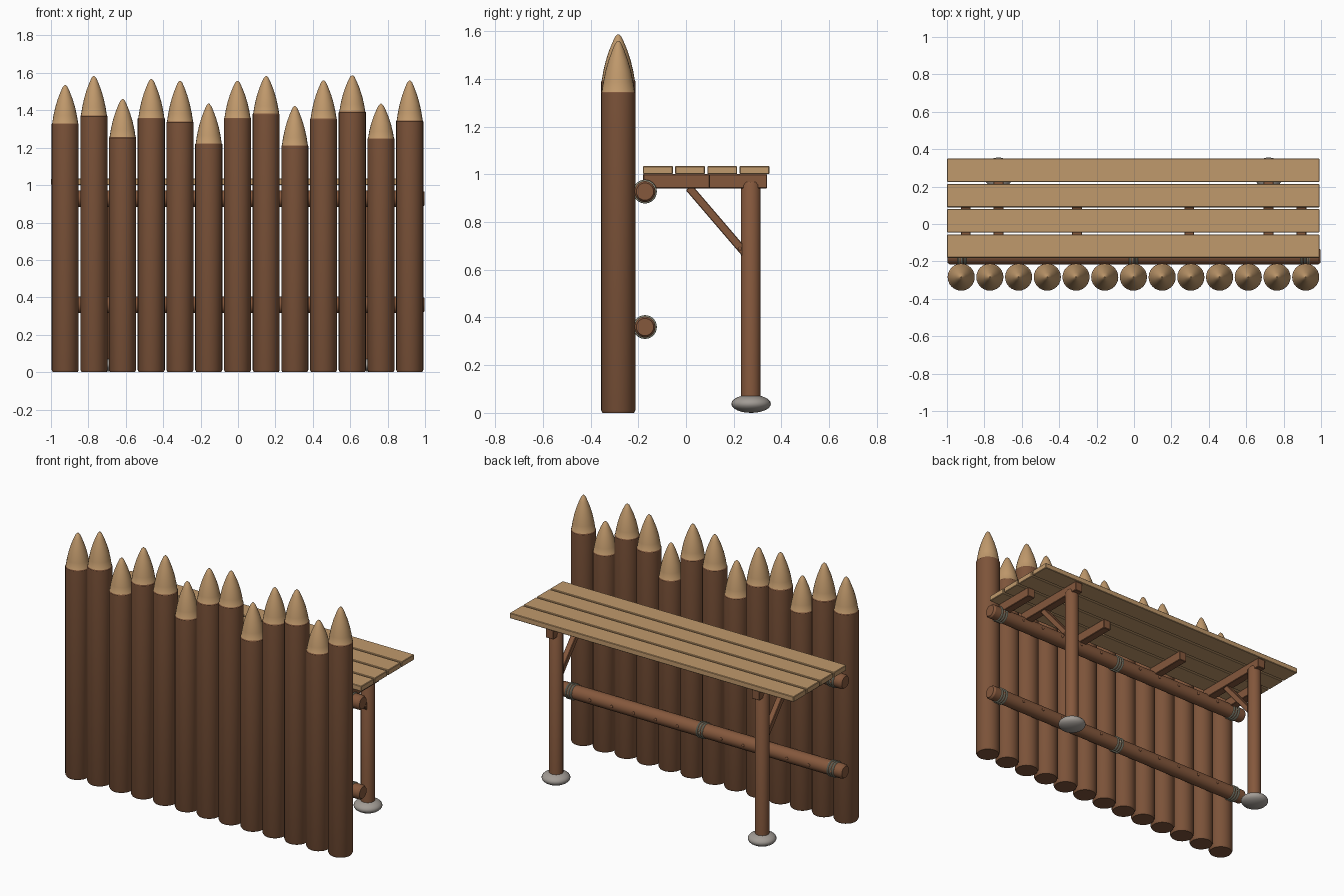
import bpy, bmesh, math
from mathutils import Matrix, Vector

if "Cube" in bpy.data.objects:
    bpy.data.objects.remove(bpy.data.objects["Cube"])


def material(name, rgb):
    m = bpy.data.materials.new(name)
    m.diffuse_color = (*rgb, 1)
    m.use_nodes = True
    m.node_tree.nodes["Principled BSDF"].inputs["Base Color"].default_value = m.diffuse_color
    return m


BARK = material("bark brown", (0.205, 0.088, 0.042))
TIMBER = material("timber brown", (0.235, 0.098, 0.046))
CUT = material("cut wood tan", (0.53, 0.32, 0.15))
ROPE = material("rope grey", (0.36, 0.36, 0.27))
STONE = material("stone grey", (0.36, 0.33, 0.30))


def finish(name, bm, mats):
    """Turn a bmesh into an object, smooth except at sharp edges."""
    bmesh.ops.recalc_face_normals(bm, faces=bm.faces)
    for f in bm.faces:
        f.smooth = True
    for e in bm.edges:
        e.smooth = e.calc_face_angle(0) < math.radians(32)
    me = bpy.data.meshes.new(name)
    bm.to_mesh(me)
    bm.free()
    for m in mats:
        me.materials.append(m)
    ob = bpy.data.objects.new(name, me)
    bpy.context.collection.objects.link(ob)
    return ob


def lathe(name, profile, mats, matrix, sides=24, cut_z=None):
    """Revolve (radius, height) points; faces above cut_z get the second material."""
    bm = bmesh.new()
    rings = [[bm.verts.new((r * math.cos(2 * math.pi * k / sides),
                            r * math.sin(2 * math.pi * k / sides), z))
              for k in range(sides)] for r, z in profile]
    for a, b in zip(rings, rings[1:]):
        for k in range(sides):
            j = (k + 1) % sides
            bm.faces.new((a[k], a[j], b[j], b[k]))
    bm.faces.new(rings[0])
    bm.faces.new(rings[-1])
    if cut_z is not None:
        for f in bm.faces:
            f.material_index = int(f.calc_center_median().z > cut_z)
    bm.transform(matrix)
    return finish(name, bm, mats)


def box(name, size, centre, mat, tilt=0, bevel=0.003):
    """Lightly bevelled box, tilted about x."""
    bm = bmesh.new()
    bmesh.ops.create_cube(bm, size=1)
    bm.transform(Matrix.Diagonal((*size, 1)))
    bmesh.ops.bevel(bm, geom=bm.edges[:], offset=bevel, segments=1, affect='EDGES')
    bm.transform(Matrix.Translation(centre) @ Matrix.Rotation(tilt, 4, 'X'))
    return finish(name, bm, [mat])


def ball(name, centre, scale, mat, seg=12, rings=8):
    bm = bmesh.new()
    bmesh.ops.create_uvsphere(bm, u_segments=seg, v_segments=rings, radius=1)
    bm.transform(Matrix.Translation(centre) @ Matrix.Diagonal((*scale, 1)))
    return finish(name, bm, [mat])


def rope_ring(name, centre, R, r, n=24, m=8):
    """Torus around the x axis."""
    bm = bmesh.new()
    vs = [[bm.verts.new((centre[0] + r * math.sin(2 * math.pi * j / m),
                         centre[1] + (R + r * math.cos(2 * math.pi * j / m)) * math.cos(2 * math.pi * i / n),
                         centre[2] + (R + r * math.cos(2 * math.pi * j / m)) * math.sin(2 * math.pi * i / n)))
           for j in range(m)] for i in range(n)]
    for i in range(n):
        for j in range(m):
            i2, j2 = (i + 1) % n, (j + 1) % m
            bm.faces.new((vs[i][j], vs[i2][j], vs[i2][j2], vs[i][j2]))
    return finish(name, bm, [ROPE])


# Sharpened palisade posts: shoulder height and tip height for each
heights = [(1.33, 1.535), (1.372, 1.583), (1.257, 1.46), (1.36, 1.567), (1.34, 1.557),
           (1.223, 1.435), (1.36, 1.557), (1.382, 1.583), (1.212, 1.423), (1.355, 1.56),
           (1.393, 1.587), (1.25, 1.435), (1.345, 1.56)]
post_x = [-0.924 + 0.1535 * i for i in range(13)]
R = 0.0725
for i, (x, (sh, tip)) in enumerate(zip(post_x, heights)):
    h = tip - sh
    prof = [(R - 0.006, 0), (R, 0.012), (R, sh - 0.004), (R - 0.003, sh)]
    prof += [(r, sh + t * h) for r, t in
             ((0.063, 0.2), (0.053, 0.42), (0.040, 0.63), (0.025, 0.82), (0.013, 0.95), (0.003, 1))]
    lathe(f"post_{i + 1}", prof, [BARK, CUT], Matrix.Translation((x, -0.284, 0)), cut_z=sh)

# Horizontal rails with rope lashings and pegs
RAIL_Y = -0.172
for label, z in (("lower", 0.36), ("upper", 0.928)):
    m = Matrix.Translation((0, RAIL_Y, z)) @ Matrix.Rotation(math.pi / 2, 4, 'Y')
    lathe(f"{label}_rail", [(0.036, -0.997), (0.044, -0.985), (0.044, 0.985), (0.036, 0.997)],
          [TIMBER], m)
    for x in (-0.92, -0.003, 0.915):
        for k in (-1, 0, 1):
            rope_ring(f"{label}_rail_lashing", (x + 0.018 * k, RAIL_Y, z), 0.044, 0.006)
    for x in post_x:
        ball(f"{label}_rail_peg", (x, RAIL_Y + 0.043, z), (0.009, 0.006, 0.009), TIMBER, 10, 6)

# Walkway planks
for i, y in enumerate((-0.118, 0.017, 0.152, 0.287)):
    box(f"walkway_plank_{i + 1}", (1.99, 0.125, 0.034), (-0.004, y, 1.018), CUT)

# Short joists between the legs
for x in (-0.9, -0.305, 0.295, 0.895):
    box("short_joist", (0.052, 0.28, 0.06), (x, -0.04, 0.971), TIMBER)

# Support frames: long joist, leg, brace and foot stone
for x in (-0.725, 0.72):
    box("long_joist", (0.054, 0.52, 0.06), (x, 0.08, 0.971), TIMBER)
    lathe("support_leg", [(0.041, 0.03), (0.041, 0.955), (0.034, 0.968)], [TIMBER],
          Matrix.Translation((x, 0.272, 0)), sides=20)
    a, b = Vector((x, 0.012, 0.945)), Vector((x, 0.252, 0.665))
    d = b - a
    box("leg_brace", (0.036, d.length, 0.034), (a + b) / 2, TIMBER, math.atan2(d.z, d.y))
    ball("brace_peg", (x + 0.018, 0.226, 0.688), (0.005, 0.008, 0.008), TIMBER, 10, 6)
    ball("foot_stone", (x, 0.273, 0.038), (0.083, 0.083, 0.038), STONE, 24, 12)
